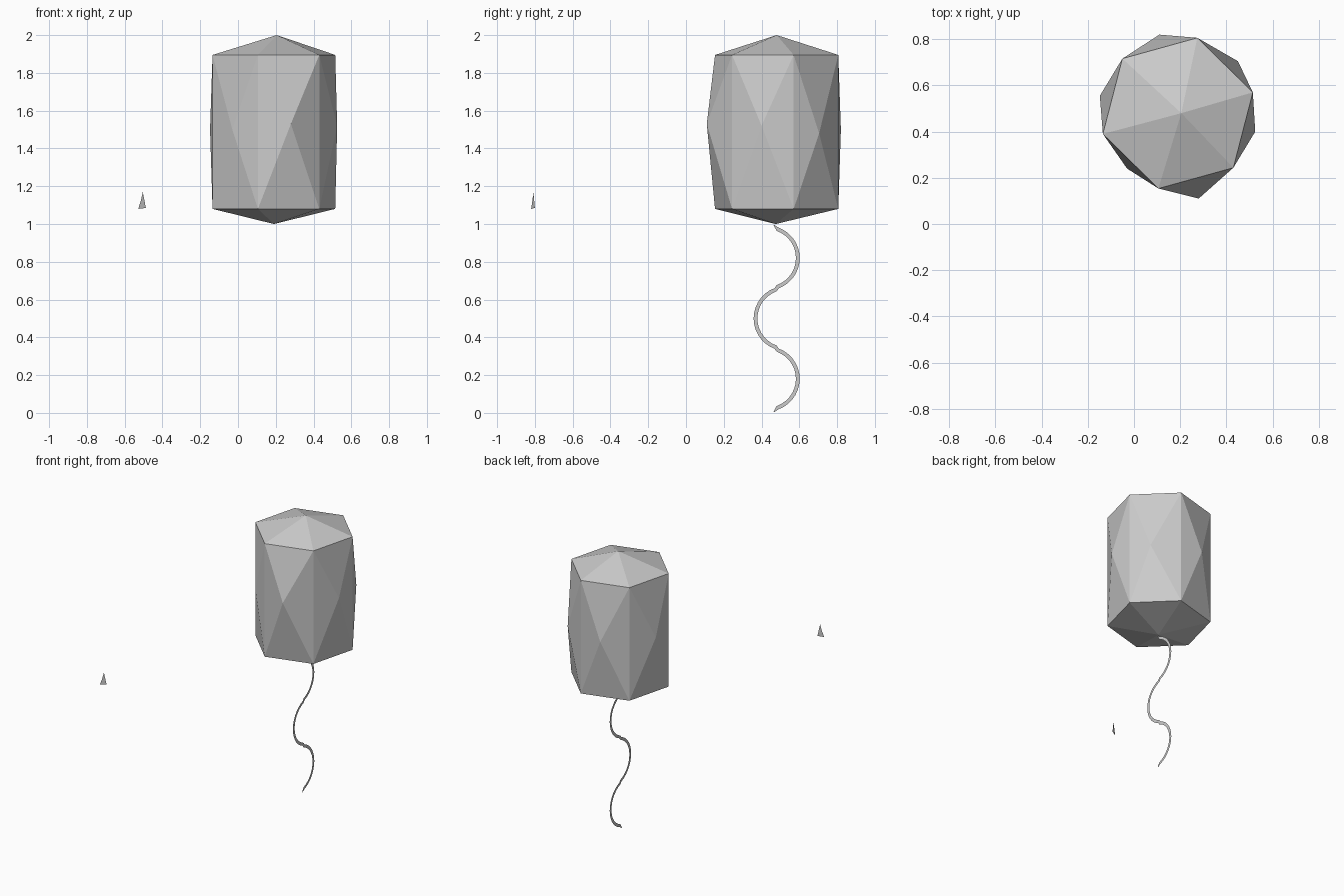
import bpy
import bmesh
from math import sin, cos, radians
from mathutils import Vector

cube = bpy.data.objects.get("Cube")
if cube:
    bpy.data.objects.remove(cube, do_unlink=True)

# One flat grey for every part
GREY = (0.6, 0.6, 0.6, 1)
grey = bpy.data.materials.new("plain_grey")
grey.use_nodes = True
grey.diffuse_color = GREY
grey.node_tree.nodes["Principled BSDF"].inputs["Base Color"].default_value = GREY


def make_object(name, bm):
    mesh = bpy.data.meshes.new(name)
    bm.to_mesh(mesh)
    bm.free()
    mesh.materials.append(grey)
    obj = bpy.data.objects.new(name, mesh)
    bpy.context.collection.objects.link(obj)
    return obj


# Faceted body: hexagonal prism, pointed caps, each side raised to a point
def build_body():
    bm = bmesh.new()
    centre, radius = Vector((0.19, 0.48, 0)), 0.337

    def ring(z):
        angles = [radians(15.5 + 60 * i) for i in range(6)]
        return [bm.verts.new(centre + Vector((radius * cos(a), radius * sin(a), z)))
                for a in angles]

    low, high = ring(1.08), ring(1.895)
    top = bm.verts.new((0.205, 0.48, 2))
    bottom = bm.verts.new((0.19, 0.475, 1))
    peaks = [(0.45, 0.705, 1.48), (0.11, 0.82, 1.5), (-0.148, 0.555, 1.5),
             (-0.03, 0.24, 1.5), (0.28, 0.11, 1.53), (0.525, 0.40, 1.52)]
    for i, peak in enumerate(peaks):
        j = (i + 1) % 6
        p = bm.verts.new(peak)
        side = [low[i], low[j], high[j], high[i]]
        for k in range(4):
            bm.faces.new((side[k], side[(k + 1) % 4], p))
        bm.faces.new((high[i], high[j], top))
        bm.faces.new((low[j], low[i], bottom))
    bmesh.ops.recalc_face_normals(bm, faces=bm.faces)
    return make_object("balloon_body", bm)


# Flat wavy ribbon: three alternating arcs with tapered ends
def build_string():
    bm = bmesh.new()
    x, r, steps, half_width = 0.187, 0.162, 14, 0.01
    path = [Vector((x, 0.465, 0.995))]
    for y, z, sign in ((0.43, 0.82, 1), (0.53, 0.5, -1), (0.43, 0.18, 1)):
        for s in range(steps + 1):
            a = radians(70 - 140 * s / steps)
            path.append(Vector((x, y + sign * r * cos(a), z + r * sin(a))))
    path.append(Vector((x, 0.465, 0.004)))
    last = len(path) - 1
    rows = []
    for i, p in enumerate(path):
        t = (path[min(i + 1, last)] - path[max(i - 1, 0)]).normalized()
        w = half_width * (0.15 if i in (0, last) else 1)
        n = Vector((0, -t.z, t.y)) * w
        rows.append((bm.verts.new(p + n), bm.verts.new(p - n)))
    for a, b in zip(rows, rows[1:]):
        bm.faces.new((a[0], a[1], b[1], b[0]))
    return make_object("balloon_string", bm)


# Tiny upright flake on a diagonal plane, outline given as (offset, height)
def build_flake():
    bm = bmesh.new()
    outline = [(0.1, 1.17), (0.3, 1.11), (0.5, 1.085), (0.15, 1.105),
               (-0.05, 1.085), (-0.12, 1.11), (-0.5, 1.08), (-0.15, 1.125)]
    bm.faces.new([bm.verts.new((-0.508 + 0.04 * u, -0.81 + 0.02 * u, z))
                  for u, z in outline])
    bmesh.ops.triangulate(bm, faces=bm.faces)
    return make_object("small_flake", bm)


build_body()
build_string()
build_flake()
